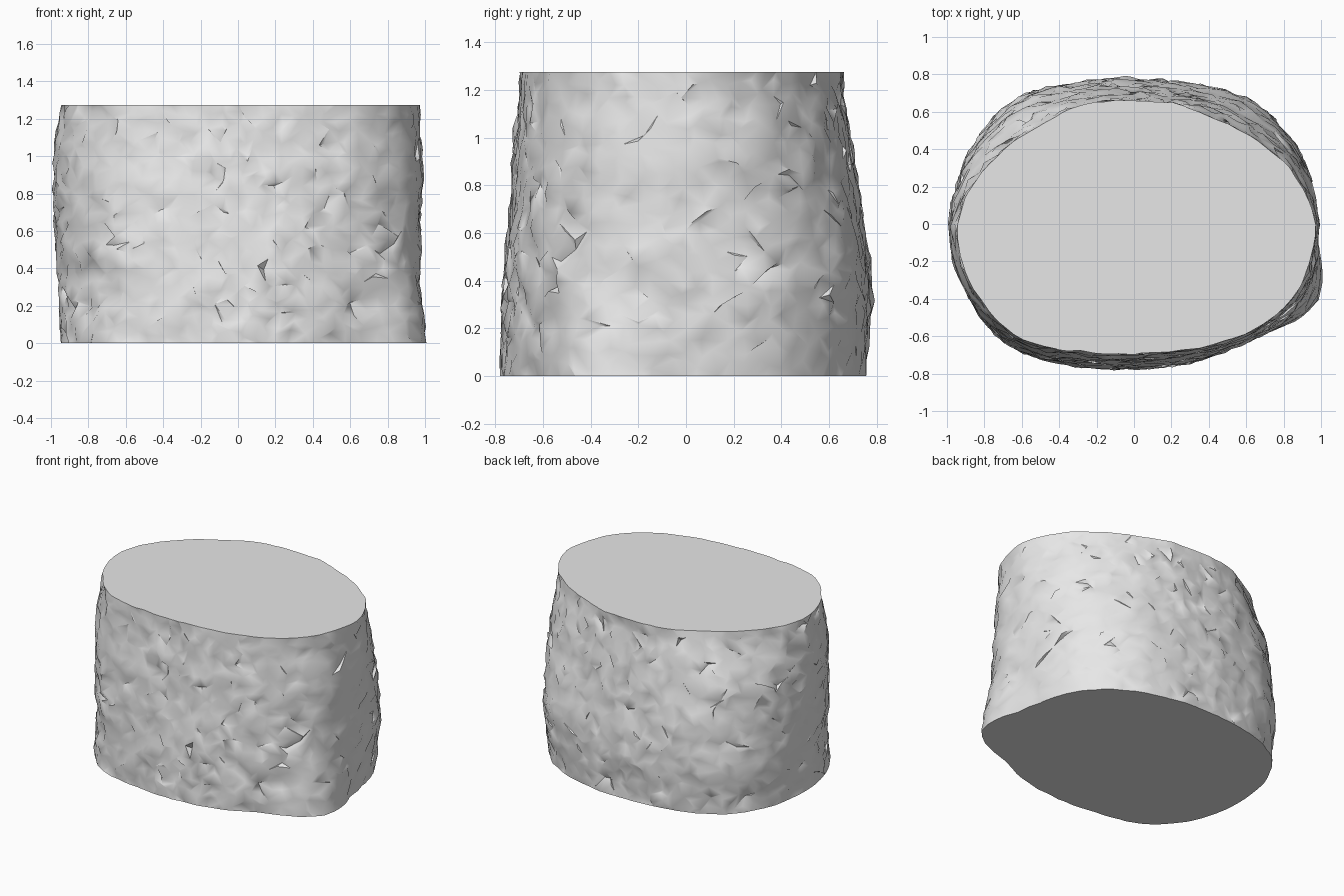
import bpy, bmesh, math, random
from mathutils import Vector, noise

if "Cube" in bpy.data.objects:
    bpy.data.objects.remove(bpy.data.objects["Cube"], do_unlink=True)
random.seed(7)

HEIGHT = 1.275
SEGMENTS, ROWS = 96, 26

# Outline radii in sixteen equal directions, counter-clockwise from +x
LEVELS = [
    (0.0, [.95, .93, .87, .79, .755, .79, .89, .94, .945, .96, .925, .82, .78, .80, .87, 1.065]),
    (0.4, [.965, .965, .91, .81, .77, .82, .92, .96, .965, .96, .92, .81, .765, .79, .88, 1.0]),
    (0.9, [.985, .93, .82, .74, .70, .75, .85, .93, .99, .97, .90, .77, .725, .75, .855, .97]),
    (HEIGHT, [.965, .865, .74, .68, .655, .69, .735, .84, .94, .925, .865, .74, .69, .725, .835, .94]),
]


def spline(a, b, c, d, t):
    return b + 0.5 * t * (c - a + t * (2*a - 5*b + 4*c - d + t * (3 * (b - c) + d - a)))


def outline(radii, angle):
    u = angle / math.tau * len(radii)
    i = math.floor(u)
    return spline(*[radii[(i + k) % len(radii)] for k in (-1, 0, 1, 2)], u - i)


def radius(angle, z):
    values = [outline(r, angle) for _, r in LEVELS]
    i = max(k for k in range(len(LEVELS) - 1) if LEVELS[k][0] <= z)
    t = (z - LEVELS[i][0]) / (LEVELS[i + 1][0] - LEVELS[i][0])
    picks = [values[min(max(i + k, 0), len(values) - 1)] for k in (-1, 0, 1, 2)]
    return spline(*picks, t)


# Rough wall of irregular triangles with small chips
bm = bmesh.new()
rings = []
for row in range(ROWS + 1):
    ring = []
    edge_row = row in (0, ROWS)
    for s in range(SEGMENTS):
        angle = (s + random.uniform(-.46, .46)) / SEGMENTS * math.tau
        z = HEIGHT * row / ROWS
        if not edge_row:
            z += random.uniform(-.45, .45) * HEIGHT / ROWS
        r = radius(angle, z)
        p = Vector((r * math.cos(angle), r * math.sin(angle), z))
        r += 0.012 * noise.noise(p * 5) + 0.01 * noise.noise(p * 12)
        if not edge_row:
            r += random.gauss(0, .0045)
            if random.random() < .1:
                r -= random.uniform(.006, .018)
        ring.append(bm.verts.new((r * math.cos(angle), r * math.sin(angle), z)))
    rings.append(ring)

for low, high in zip(rings, rings[1:]):
    for s in range(SEGMENTS):
        n = (s + 1) % SEGMENTS
        a, b, c, d = low[s], low[n], high[n], high[s]
        if random.random() < .5:
            triangles = ((a, b, c), (a, c, d))
        else:
            triangles = ((a, b, d), (b, c, d))
        for tri in triangles:
            bm.faces.new(tri)

# Flat cut faces at top and bottom
bm.faces.new(rings[-1])
bm.faces.new(list(reversed(rings[0])))
bm.normal_update()

mesh = bpy.data.meshes.new("rock_block")
bm.to_mesh(mesh)
bm.free()
rock = bpy.data.objects.new("rock_block", mesh)
bpy.context.collection.objects.link(rock)

# Plain stone colour
stone = bpy.data.materials.new("light_grey_stone")
stone.use_nodes = True
colour = (.8, .8, .8, 1)
stone.diffuse_color = colour
stone.node_tree.nodes["Principled BSDF"].inputs["Base Color"].default_value = colour
mesh.materials.append(stone)

bpy.ops.object.select_all(action="DESELECT")
rock.select_set(True)
bpy.context.view_layer.objects.active = rock
bpy.ops.object.shade_smooth_by_angle(angle=math.radians(48))
